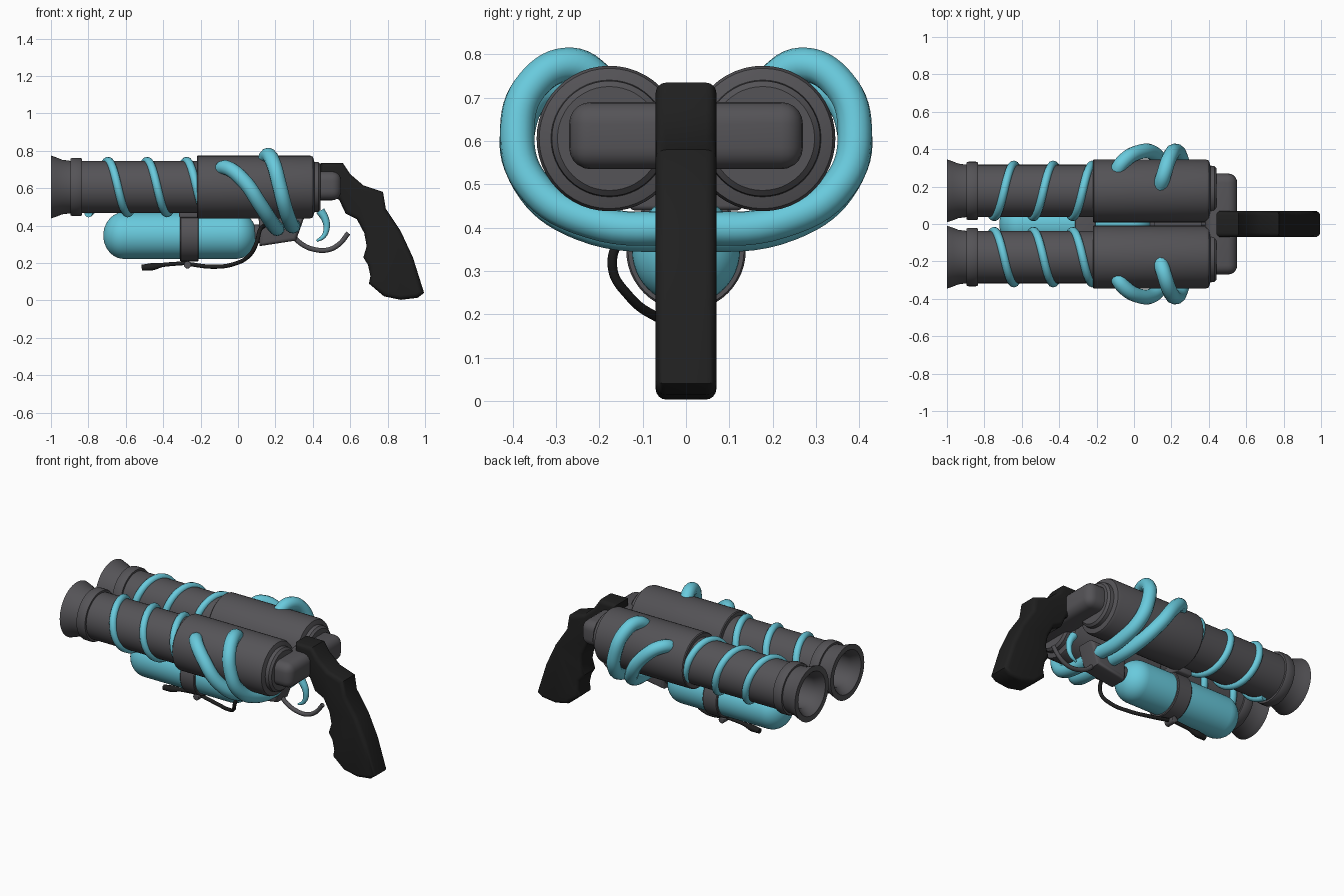
import bpy, bmesh, math
from mathutils import Vector

if "Cube" in bpy.data.objects:
    bpy.data.objects.remove(bpy.data.objects["Cube"], do_unlink=True)


def material(name, rgb):
    m = bpy.data.materials.new(name)
    m.use_nodes = True
    m.diffuse_color = (*rgb, 1)
    bsdf = m.node_tree.nodes["Principled BSDF"]
    bsdf.inputs["Base Color"].default_value = (*rgb, 1)
    bsdf.inputs["Roughness"].default_value = 0.6
    return m


GREY = material("gunmetal grey", (0.09, 0.087, 0.095))
BLUE = material("sky blue", (0.14, 0.59, 0.72))
BLACK = material("grip black", (0.014, 0.014, 0.014))


def activate(ob):
    bpy.ops.object.select_all(action="DESELECT")
    ob.select_set(True)
    bpy.context.view_layer.objects.active = ob


def finish(name, bm, mat, angle=35):
    bmesh.ops.recalc_face_normals(bm, faces=bm.faces)
    me = bpy.data.meshes.new(name)
    bm.to_mesh(me)
    bm.free()
    me.materials.append(mat)
    ob = bpy.data.objects.new(name, me)
    bpy.context.collection.objects.link(ob)
    activate(ob)
    bpy.ops.object.shade_smooth_by_angle(angle=math.radians(angle))
    return ob


def lathe(name, profile, y, z, mat, steps=48):
    """Revolve (x, radius) points around an axis parallel to x."""
    bm = bmesh.new()
    verts = [bm.verts.new((x, y, z + r)) for x, r in profile]
    edges = [bm.edges.new(pair) for pair in zip(verts, verts[1:])]
    bmesh.ops.spin(bm, geom=verts + edges, cent=(0, y, z), axis=(1, 0, 0),
                   angle=math.tau, steps=steps, use_merge=False)
    bmesh.ops.remove_doubles(bm, verts=bm.verts, dist=1e-4)
    return finish(name, bm, mat)


def slab(name, outline, half_width, bevel, mat, y=0.0):
    """Extrude an (x, z) outline across y and round its rims."""
    bm = bmesh.new()
    face = bm.faces.new([bm.verts.new((x, y - half_width, z)) for x, z in outline])
    new = bmesh.ops.extrude_face_region(bm, geom=[face])["geom"]
    moved = [v for v in new if isinstance(v, bmesh.types.BMVert)]
    bmesh.ops.translate(bm, verts=moved, vec=(0, 2 * half_width, 0))
    rims = [e for e in bm.edges if abs(e.verts[0].co.y - e.verts[1].co.y) < 1e-5]
    bmesh.ops.bevel(bm, geom=rims, offset=bevel, segments=4, profile=0.5,
                    affect="EDGES", clamp_overlap=True)
    return finish(name, bm, mat, 45)


def rounded_box(name, low, high, bevel, mat):
    low, high = Vector(low), Vector(high)
    bm = bmesh.new()
    bmesh.ops.create_cube(bm, size=1)
    for v in bm.verts:
        v.co = (low + high) / 2 + v.co * (high - low)
    bmesh.ops.bevel(bm, geom=bm.edges[:], offset=bevel, segments=5, profile=0.5,
                    affect="EDGES", clamp_overlap=True)
    return finish(name, bm, mat, 45)


def tube(name, points, radius, mat, smooth=True, taper=None):
    cu = bpy.data.curves.new(name, "CURVE")
    cu.dimensions = "3D"
    cu.bevel_depth = radius
    cu.bevel_resolution = 4
    cu.use_fill_caps = True
    cu.resolution_u = 8
    sp = cu.splines.new("BEZIER" if smooth else "POLY")
    pts = sp.bezier_points if smooth else sp.points
    pts.add(len(points) - 1)
    for i, (p, co) in enumerate(zip(pts, points)):
        p.co = co if smooth else (*co, 1)
        p.radius = taper[i] if taper else 1
        if smooth:
            p.handle_left_type = p.handle_right_type = "AUTO"
    cu.materials.append(mat)
    ob = bpy.data.objects.new(name, cu)
    bpy.context.collection.objects.link(ob)
    activate(ob)
    bpy.ops.object.convert(target="MESH")
    bpy.ops.object.shade_smooth_by_angle(angle=math.radians(50))


AXIS_Y, AXIS_Z = 0.177, 0.606
barrel = [(-0.5, 0), (-0.5, 0.095), (-0.95, 0.1), (-1, 0.135), (-1, 0.168),
          (-0.97, 0.158), (-0.94, 0.146), (-0.895, 0.14), (-0.895, 0.152),
          (-0.885, 0.156), (-0.845, 0.156), (-0.835, 0.152), (-0.835, 0.14), (-0.2, 0.14)]
receiver = [(-0.22, 0.1), (-0.22, 0.163), (-0.215, 0.168), (0.385, 0.168), (0.4, 0.162),
            (0.404, 0.15), (0.408, 0.135), (0.43, 0.133), (0.442, 0.12), (0.442, 0)]

for side, s in (("right", -1), ("left", 1)):
    y = s * AXIS_Y
    lathe(side + "_barrel", barrel, y, AXIS_Z, GREY)
    lathe(side + "_receiver", receiver, y, AXIS_Z, GREY)
    # coil wound from under the barrel into the receiver
    coil = []
    for i in range(93):
        a = math.tau * i / 32
        coil.append((-0.8 + 0.21 * i / 32, y - s * 0.14 * math.sin(a),
                     AXIS_Z - 0.14 * math.cos(a)))
    tube(side + "_coil", coil, 0.022, BLUE, smooth=False)

# hoses running over both receivers and underneath
hose_a = [(-0.1, -0.26, 0.69), (-0.065, -0.325, 0.71), (0.03, -0.385, 0.64),
          (0.12, -0.365, 0.51), (0.185, -0.24, 0.41)]
hose_b = [(0.135, -0.18, 0.725), (0.16, -0.265, 0.776), (0.19, -0.355, 0.73),
          (0.22, -0.39, 0.62), (0.25, -0.355, 0.5), (0.28, -0.22, 0.415)]
for name, half, mid in (("front_hose", hose_a, (0.21, 0, 0.385)),
                        ("rear_hose", hose_b, (0.295, 0, 0.4))):
    mirrored = [(x, -y, z) for x, y, z in reversed(half)]
    tube(name, half + [mid] + mirrored, 0.04, BLUE)

# rear block and grip
rounded_box("rear_block", (0.38, -0.27, 0.535), (0.552, 0.27, 0.69), 0.05, GREY)
grip = [(0.44, 0.735), (0.56, 0.735), (0.6, 0.675), (0.67, 0.615), (0.775, 0.58),
        (0.79, 0.49), (0.87, 0.37), (0.935, 0.23), (0.995, 0.04), (0.96, 0.014),
        (0.87, 0.003), (0.78, 0.022), (0.7, 0.09), (0.708, 0.13), (0.695, 0.19),
        (0.67, 0.23), (0.688, 0.29), (0.675, 0.36), (0.635, 0.435), (0.575, 0.465),
        (0.54, 0.54), (0.44, 0.56)]
slab("grip", grip, 0.07, 0.024, BLACK)

# tank with rounded ends
R, END, TANK_Z = 0.125, 0.11, 0.347
arc = [math.pi / 2 * i / 10 for i in range(11)]
tank = [(-0.72 + END * (1 - math.cos(a)), R * math.sin(a)) for a in arc]
tank += [(0.1 - END * (1 - math.cos(a)), R * math.sin(a)) for a in reversed(arc)]
lathe("tank", tank, 0, TANK_Z, BLUE)
strap = [(-0.31, 0.12), (-0.31, 0.134), (-0.305, 0.138), (-0.215, 0.138),
         (-0.21, 0.134), (-0.21, 0.12)]
lathe("tank_strap", strap, 0, TANK_Z, GREY)
rounded_box("strap_mount", (-0.315, -0.13, 0.44), (-0.205, 0.13, 0.5), 0.012, GREY)

# body between tank and trigger
body = [(0.11, 0.46), (0.115, 0.29), (0.31, 0.32), (0.36, 0.46)]
slab("trigger_body", body, 0.065, 0.02, GREY)
lathe("tank_neck", [(0.07, 0), (0.07, 0.05), (0.13, 0.05), (0.13, 0)], 0, TANK_Z + 0.01, GREY)

# trigger and guard
tube("trigger_guard", [(0.3, 0, 0.335), (0.35, 0, 0.295), (0.41, 0, 0.272), (0.48, 0, 0.27),
                       (0.54, 0, 0.3), (0.59, 0, 0.36)], 0.013, GREY)
tube("trigger", [(0.44, 0, 0.48), (0.468, 0, 0.43), (0.473, 0, 0.38), (0.455, 0, 0.34),
                 (0.42, 0, 0.318)], 0.02, BLUE, taper=[1.2, 1, 0.8, 0.6, 0.3])

# lever under the tank and its cable
tube("lever", [(-0.515, 0, 0.175), (-0.46, 0, 0.18), (-0.4, 0, 0.19), (-0.27, 0, 0.2)],
     0.02, BLACK, taper=[0.8, 1, 0.55, 0.5])
tube("lever_cable", [(-0.27, 0, 0.195), (-0.13, -0.02, 0.18), (-0.02, -0.07, 0.195),
                     (0.06, -0.13, 0.24), (0.1, -0.17, 0.31), (0.115, -0.15, 0.37),
                     (0.14, -0.05, 0.4)], 0.011, BLACK)
slab("lever_bolt", [(-0.27 + 0.02 * math.cos(math.tau * i / 12),
                     0.19 + 0.02 * math.sin(math.tau * i / 12)) for i in range(12)],
     0.035, 0.004, GREY)
